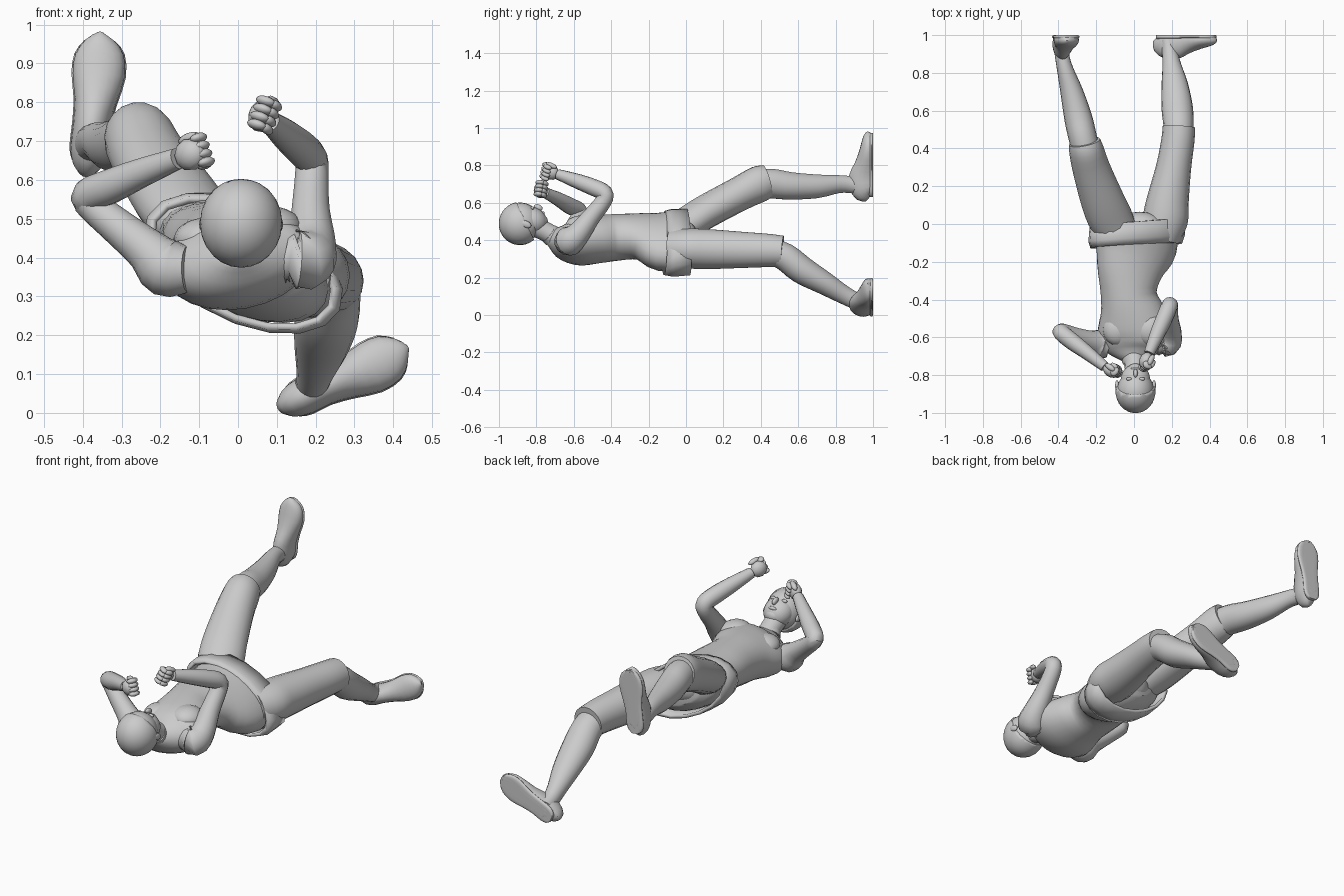
import bpy, bmesh, math
from mathutils import Vector, Matrix

if "Cube" in bpy.data.objects:
    bpy.data.objects.remove(bpy.data.objects["Cube"])


def finish(name, bm, angle=50):
    bmesh.ops.recalc_face_normals(bm, faces=bm.faces)
    me = bpy.data.meshes.new(name)
    bm.to_mesh(me)
    bm.free()
    ob = bpy.data.objects.new(name, me)
    bpy.context.collection.objects.link(ob)
    bpy.ops.object.select_all(action='DESELECT')
    bpy.context.view_layer.objects.active = ob
    ob.select_set(True)
    bpy.ops.object.shade_smooth_by_angle(angle=math.radians(angle))
    return ob


def spline(rows, sub):
    """Catmull-Rom through rows of numbers."""
    out = []
    for i in range(len(rows) - 1):
        p = [rows[max(0, min(len(rows) - 1, i + k))] for k in (-1, 0, 1, 2)]
        for s in range(sub):
            t = s / sub
            out.append([0.5 * (2*b + (c-a)*t + (2*a-5*b+4*c-d)*t*t + (3*b-a-3*c+d)*t**3)
                        for a, b, c, d in zip(*p)])
    return out + [list(rows[-1])]


def tube(name, rows, up=(0, 0, 1), sides=18, sub=3, cap=True, floor_y=None):
    """Loft of ellipses; a row is x, y, z, half width, half height, roll."""
    rows = [tuple(r) + (0,) * (6 - len(r)) for r in rows]
    rows = spline(rows, sub) if sub > 1 else rows
    bm = bmesh.new()
    rings = []
    for i, (x, y, z, a, b, roll) in enumerate(rows):
        t = Vector(rows[min(i+1, len(rows)-1)][:3]) - Vector(rows[max(i-1, 0)][:3])
        t.normalize()
        s = t.cross(Vector(up)).normalized()
        u = s.cross(t)
        c, n = math.cos(math.radians(roll)), math.sin(math.radians(roll))
        s, u = s*c + u*n, u*c - s*n
        ring = []
        for k in range(sides):
            w = 2 * math.pi * k / sides
            p = Vector((x, y, z)) + s*a*math.cos(w) + u*b*math.sin(w)
            if floor_y is not None:
                p.y = min(p.y, floor_y)
            ring.append(bm.verts.new(p))
        rings.append(ring)
    for r, q in zip(rings, rings[1:]):
        for k in range(sides):
            m = (k + 1) % sides
            bm.faces.new((r[k], r[m], q[m], q[k]))
    if cap:
        bm.faces.new(rings[0])
        bm.faces.new(rings[-1])
    return finish(name, bm)


def frame(fwd, across):
    f = Vector(fwd).normalized()
    a = Vector(across)
    a = (a - f * a.dot(f)).normalized()
    return Matrix((f, a, f.cross(a))).transposed()


def blobs(name, items, rot=Matrix.Identity(3), origin=(0, 0, 0), seg=16):
    """Ellipsoids (x, y, z, rx, ry, rz) in a rotated local frame."""
    bm = bmesh.new()
    base = Matrix.Translation(origin) @ rot.to_4x4()
    for x, y, z, rx, ry, rz in items:
        m = base @ Matrix.Translation((x, y, z)) @ Matrix.Diagonal((rx, ry, rz, 1))
        bmesh.ops.create_uvsphere(bm, u_segments=seg, v_segments=seg * 3 // 4, radius=1, matrix=m)
    return finish(name, bm, 60)


# Torso twisting from shoulders to pelvis
tube("torso", [
    (0.0, -.725, .42, .05, .045, 5), (0.0, -.70, .41, .10, .065, 8),
    (0.0, -.65, .395, .175, .10, 12), (0.0, -.57, .392, .195, .125, 10),
    (-.01, -.47, .405, .172, .128, 5), (-.028, -.37, .415, .148, .125, -4),
    (-.02, -.24, .42, .182, .12, -16), (.01, -.11, .395, .235, .135, -27),
    (.02, -.02, .40, .22, .125, -28), (.02, .03, .41, .13, .09, -28)], sides=24)
for s in (-1, 1):
    blobs("chest_form", [(s * .085, -.56, .462 + s * .015, .08, .085, .055)])
tube("collar", [(0.005, -.735, .435, .058, .052), (0, -.715, .42, .066, .056)], sub=1)

# Open flared waistband
band = tube("waistband", [(.012, -.115, .385, .262, .145, -26), (.014, -.075, .385, .276, .152, -26),
                          (.018, .012, .39, .272, .15, -26)], up=(0, 0, 1), sides=18, sub=1, cap=False)
for v in band.data.vertices:
    v.co.y += .12 * (v.co.x - .015) + .06 * (v.co.z - .39)
mod = band.modifiers.new("thickness", 'SOLIDIFY')
mod.thickness = .018
mod.offset = -1

# Neck and head, face looking up and towards the feet
tube("neck", [(0, -.67, .40, .065, .06), (.003, -.73, .435, .054, .052), (.008, -.82, .48, .056, .056)])
F = frame((0, .40, .92), (1, 0, 0))   # local x = face direction, y = side, z = crown-to-chin
F = Matrix((F.col[0], F.col[1], F.col[0].cross(F.col[1]))).transposed()
C = (.008, -.885, .493)
d = 1 if F.col[2].y > 0 else -1       # sign that points at the chin
blobs("head", [(0, 0, 0, .108, .098, .108), (.035, 0, d * .05, .072, .078, .085),
               (.05, 0, d * .098, .038, .045, .036)], F, C, 24)
blobs("nose", [(.113, 0, d * .055, .016, .012, .024)], F, C)
blobs("lips", [(.094, 0, d * .09, .01, .024, .009)], F, C)
blobs("eyes", [(.098, s * .035, d * .028, .009, .016, .009) for s in (-1, 1)], F, C)
blobs("ears", [(.005, s * .098, d * .03, .018, .01, .03) for s in (-1, 1)], F, C)

# Hair cap cut along the hairline
hair = blobs("hair", [(-.004, 0, 0, .116, .106, .114)], F, C, 24)
bm = bmesh.new()
bm.from_mesh(hair.data)
co = Vector(C) + F @ Vector((.045, 0, -d * .01))
bmesh.ops.bisect_plane(bm, geom=bm.verts[:] + bm.edges[:] + bm.faces[:], plane_co=co,
                       plane_no=F @ Vector((.75, 0, d * .66)), clear_outer=True)
bmesh.ops.holes_fill(bm, edges=[e for e in bm.edges if e.is_boundary], sides=0)
bm.to_mesh(hair.data)
bm.free()


# Arms: shoulder to elbow to wrist, then a fist
def arm(name, pts, hand, fwd, across, palm):
    tube(name, [(*p, r, r) for *p, r in pts], up=(.13, .3, .94) if pts[0][0] < 0 else (1, 0, 0), sides=14)
    R = frame(fwd, across)
    items = [(-.004, 0, 0, .046, .042, .032)]
    for k in range(4):
        o = (k - 1.5) * .022
        items += [(.028, o, palm * .012, .021, .0135, .027),
                  (.008, o, palm * .034, .025, .013, .014)]
    items.append((-.004, .043, palm * .016, .034, .014, .015))
    blobs(name.replace("arm", "fist"), items, R, hand, 10)


arm("right_arm", [(-.13, -.65, .37, .06), (-.185, -.635, .375, .076), (-.235, -.62, .42, .057),
                  (-.31, -.595, .48, .047), (-.375, -.57, .535, .042), (-.385, -.575, .56, .044),
                  (-.33, -.62, .583, .045), (-.25, -.68, .618, .038), (-.155, -.755, .655, .028)],
    (-.12, -.78, .667), (.28, -.2, .12), (-.1, 0, 1), -1)
arm("left_arm", [(.12, -.63, .40, .06), (.17, -.625, .395, .08), (.19, -.58, .43, .064),
                 (.187, -.51, .52, .05), (.19, -.44, .61, .044), (.188, -.435, .652, .044),
                 (.165, -.49, .68, .045), (.125, -.58, .715, .04), (.08, -.685, .752, .028)],
    (.06, -.725, .765), (-.14, -.32, .13), (.3, .1, 1), -1)

# Shorts legs ending in a cuff at each knee
tube("right_short_leg", [(-.07, -.06, .45, .10, .085), (-.12, .02, .50, .118, .088),
                         (-.165, .12, .56, .115, .09), (-.225, .29, .65, .10, .092),
                         (-.252, .39, .70, .092, .098), (-.262, .435, .715, .084, .088)])
tube("left_short_leg", [(.14, -.08, .355, .10, .10), (.165, .02, .355, .12, .108),
                        (.178, .12, .352, .112, .108), (.21, .30, .348, .093, .098),
                        (.232, .44, .345, .088, .09), (.238, .515, .34, .086, .085)])
blobs("shorts_crotch", [(.03, .0, .41, .12, .065, .09)])

# Lower legs
tube("right_lower_leg", [(-.25, .37, .70, .075, .078), (-.272, .46, .702, .075, .08),
                         (-.295, .56, .69, .074, .074), (-.33, .70, .688, .06, .064),
                         (-.365, .82, .70, .043, .048), (-.382, .90, .695, .038, .046),
                         (-.385, .975, .69, .042, .046)])
tube("left_lower_leg", [(.235, .44, .345, .075, .07), (.235, .53, .31, .08, .075),
                        (.228, .62, .24, .083, .075), (.215, .74, .17, .07, .062),
                        (.2, .84, .11, .05, .05), (.19, .91, .075, .042, .045),
                        (.18, .975, .06, .04, .04)])


# Feet with soles flat against y = 1
def foot(name, heel, toe):
    h, t = Vector(heel), Vector(toe)
    side = Vector((t.y - h.y, h.x - t.x)).normalized()
    prof = [(0, .02, .03, 0), (.05, .04, .06, 0), (.15, .049, .078, 0), (.32, .048, .08, 0),
            (.5, .054, .062, .004), (.7, .067, .047, .006), (.86, .062, .038, .003),
            (.96, .038, .03, 0), (1, .012, .02, 0)]
    rows = []
    for f, w, b, off in prof:
        p = h.lerp(t, f) + side * off
        rows.append((p.x, 1 - b * .6, p.y, w, b))
    tube(name, rows, up=(0, -1, 0), sides=20, sub=2, floor_y=1.0)
    sole = [(r[0], 1 - .009, r[2], r[3] * 1.05, .018) for r in rows]
    tube(name + "_sole", sole, up=(0, -1, 0), sides=20, sub=2, floor_y=1.0)


foot("right_foot", (-.388, .632), (-.355, .972))
foot("left_foot", (.125, .022), (.43, .165))
